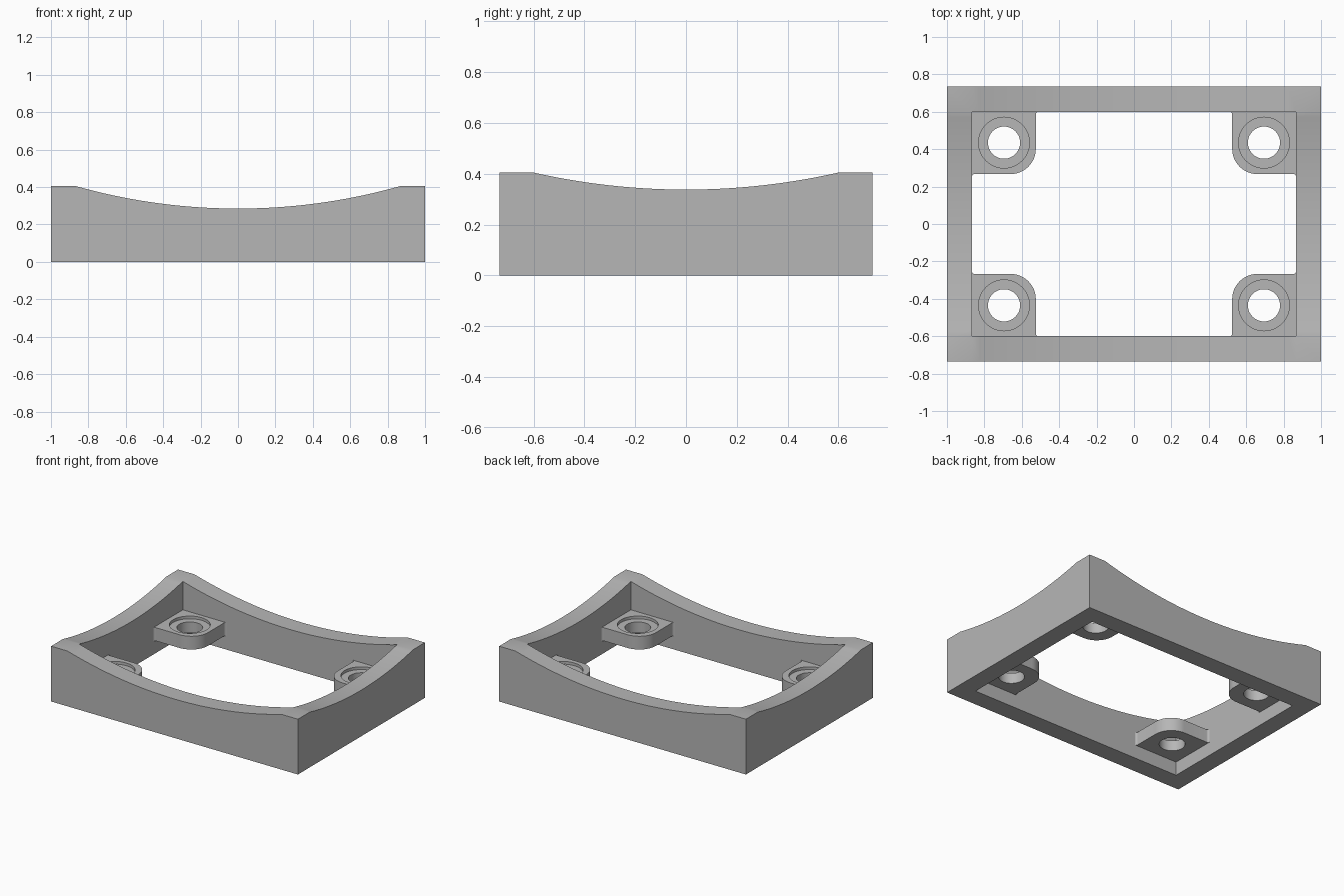
import bpy, bmesh, math

cube = bpy.data.objects.get("Cube")
if cube:
    bpy.data.objects.remove(cube, do_unlink=True)

# Main sizes
OX, OY = 1.0, 0.735          # outer half sizes
IX, IY = 0.867, 0.6          # inner half sizes
TOP = 0.405
PAD_X, PAD_Y = 0.525, 0.267  # free sides of a corner pad
PAD_LOW, PAD_HIGH = 0.1, 0.197
HOLE = (0.695, 0.435)

grey = bpy.data.materials.new("plain grey")
grey.use_nodes = True
colour = (0.47, 0.47, 0.47, 1)
grey.diffuse_color = colour
grey.node_tree.nodes["Principled BSDF"].inputs["Base Color"].default_value = colour


def make_object(name, bm):
    bmesh.ops.recalc_face_normals(bm, faces=bm.faces)
    mesh = bpy.data.meshes.new(name)
    bm.to_mesh(mesh)
    bm.free()
    mesh.materials.append(grey)
    obj = bpy.data.objects.new(name, mesh)
    bpy.context.collection.objects.link(obj)
    return obj


def activate(obj):
    bpy.ops.object.select_all(action='DESELECT')
    obj.select_set(True)
    bpy.context.view_layer.objects.active = obj


def smooth(obj):
    activate(obj)
    bpy.ops.object.shade_smooth_by_angle(angle=math.radians(30))


def dip(t, half, sag):
    """Height of a circular hollow with the given half chord and depth."""
    r = (half * half + sag * sag) / (2 * sag)
    return TOP - sag + r - math.sqrt(r * r - t * t)


def arc(cx, cy, r, start, end, n):
    angles = [math.radians(start + (end - start) * i / n) for i in range(n + 1)]
    return [(cx + r * math.cos(a), cy + r * math.sin(a)) for a in angles]


# Frame: stations of (outer point, inner point, top height) round the ring
STEPS = 40
half_ring = []
for i in range(STEPS + 1):
    x = IX * (2 * i / STEPS - 1)
    half_ring.append(((x, -OY), (x, -IY), dip(x, IX, 0.12)))
half_ring.append(((OX, -OY), (IX, -IY), TOP))
for i in range(STEPS + 1):
    y = IY * (2 * i / STEPS - 1)
    half_ring.append(((OX, y), (IX, y), dip(y, IY, 0.067)))
half_ring.append(((OX, OY), (IX, IY), TOP))
stations = half_ring + [((-o[0], -o[1]), (-p[0], -p[1]), z) for o, p, z in half_ring]

bm = bmesh.new()
sections = []
for o, p, z in stations:
    sections.append([bm.verts.new(c) for c in ((*o, 0), (*p, 0), (*p, z), (*o, z))])
for a, b in zip(sections, sections[1:] + sections[:1]):
    for k in range(4):
        j = (k + 1) % 4
        bm.faces.new((a[k], a[j], b[j], b[k]))
bmesh.ops.remove_doubles(bm, verts=bm.verts, dist=0.0001)
frame = make_object("frame", bm)
smooth(frame)

# Corner pad outline: wall fillets at both ends and one large round corner
f, r, sink = 0.015, 0.135, 0.01
outline = [(IX + sink, IY + sink), (PAD_X - f, IY + sink)]
outline += arc(PAD_X - f, IY - f, f, 90, 0, 5)
outline += arc(PAD_X + r, PAD_Y + r, r, 180, 270, 16)
outline += arc(IX - f, PAD_Y - f, f, 90, 0, 5)
outline += [(IX + sink, PAD_Y - f)]


def prism(name, points, low, high):
    bm = bmesh.new()
    face = bm.faces.new([bm.verts.new((x, y, low)) for x, y in points])
    grown = bmesh.ops.extrude_face_region(bm, geom=[face])
    moved = [v for v in grown["geom"] if isinstance(v, bmesh.types.BMVert)]
    bmesh.ops.translate(bm, verts=moved, vec=(0, 0, high - low))
    return make_object(name, bm)


pads = prism("corner_pads", outline, PAD_LOW, PAD_HIGH)

# Screw hole and shallow counterbore
for name, radius, low in (("screw_hole", 0.086, 0), ("counterbore", 0.136, PAD_HIGH - 0.02)):
    cutter = prism(name, arc(*HOLE, radius, 0, 360, 48)[:-1], low, TOP)
    cutter.hide_render = True
    cut = pads.modifiers.new(name, 'BOOLEAN')
    cut.operation = 'DIFFERENCE'
    cut.solver = 'EXACT'
    cut.object = cutter
    activate(pads)
    bpy.ops.object.modifier_apply(modifier=cut.name)
    bpy.data.objects.remove(cutter, do_unlink=True)

# Repeat the pad in all four corners
mirror = pads.modifiers.new("four_corners", 'MIRROR')
mirror.use_axis = (True, True, False)
mirror.use_mirror_merge = False
activate(pads)
bpy.ops.object.modifier_apply(modifier=mirror.name)
smooth(pads)
